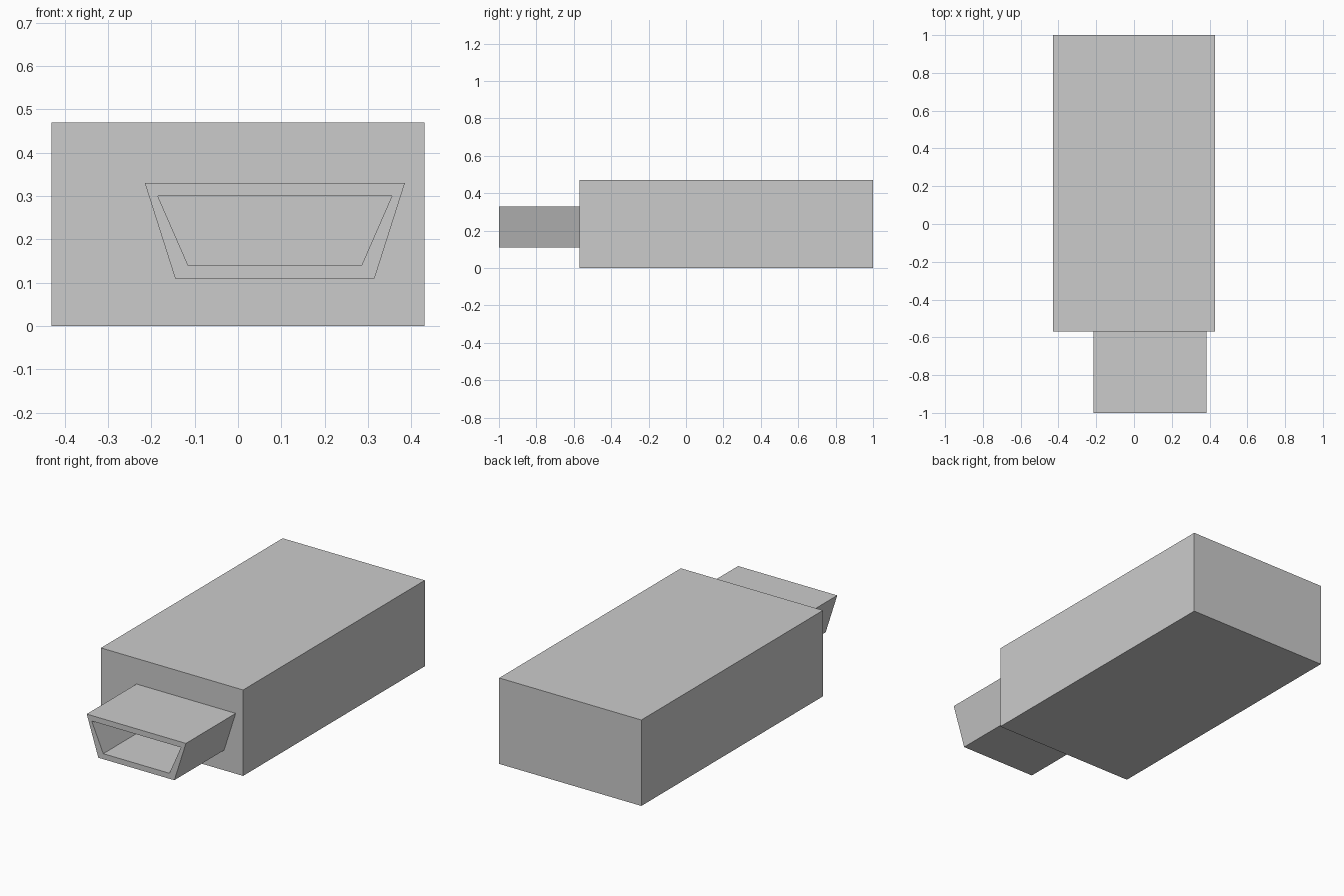
import bpy
import bmesh

if "Cube" in bpy.data.objects:
    bpy.data.objects.remove(bpy.data.objects["Cube"], do_unlink=True)

# Single grey material
grey = bpy.data.materials.new("light grey")
grey.use_nodes = True
colour = (0.6, 0.6, 0.6, 1)
grey.diffuse_color = colour
grey.node_tree.nodes["Principled BSDF"].inputs["Base Color"].default_value = colour

BODY_FRONT, BODY_BACK, TIP = -0.57, 1.0, -1.0


def add_object(name, bm):
    bmesh.ops.recalc_face_normals(bm, faces=bm.faces)
    mesh = bpy.data.meshes.new(name)
    bm.to_mesh(mesh)
    bm.free()
    mesh.materials.append(grey)
    obj = bpy.data.objects.new(name, mesh)
    bpy.context.collection.objects.link(obj)
    return obj


def trapezoid(bm, centre, top_half, bottom_half, low, high, y):
    corners = [(-top_half, high), (top_half, high), (bottom_half, low), (-bottom_half, low)]
    return [bm.verts.new((centre + x, y, z)) for x, z in corners]


def bridge(bm, a, b):
    for i in range(len(a)):
        j = (i + 1) % len(a)
        bm.faces.new((a[i], a[j], b[j], b[i]))


# Housing: plain rectangular block
bm = bmesh.new()
front = trapezoid(bm, 0, 0.43, 0.43, 0, 0.47, BODY_FRONT)
back = trapezoid(bm, 0, 0.43, 0.43, 0, 0.47, BODY_BACK)
bridge(bm, front, back)
bm.faces.new(front)
bm.faces.new(back)
add_object("housing", bm)

# Connector shell: hollow tapered sleeve, offset to the left
bm = bmesh.new()
outer, inner = (0.085, 0.30, 0.23, 0.11, 0.33), (0.085, 0.27, 0.20, 0.14, 0.30)
loops = [trapezoid(bm, *shape, y) for shape, y in
         ((outer, BODY_FRONT), (outer, TIP), (inner, TIP), (inner, BODY_FRONT))]
for k in range(4):
    bridge(bm, loops[k], loops[(k + 1) % 4])
add_object("connector_shell", bm)
